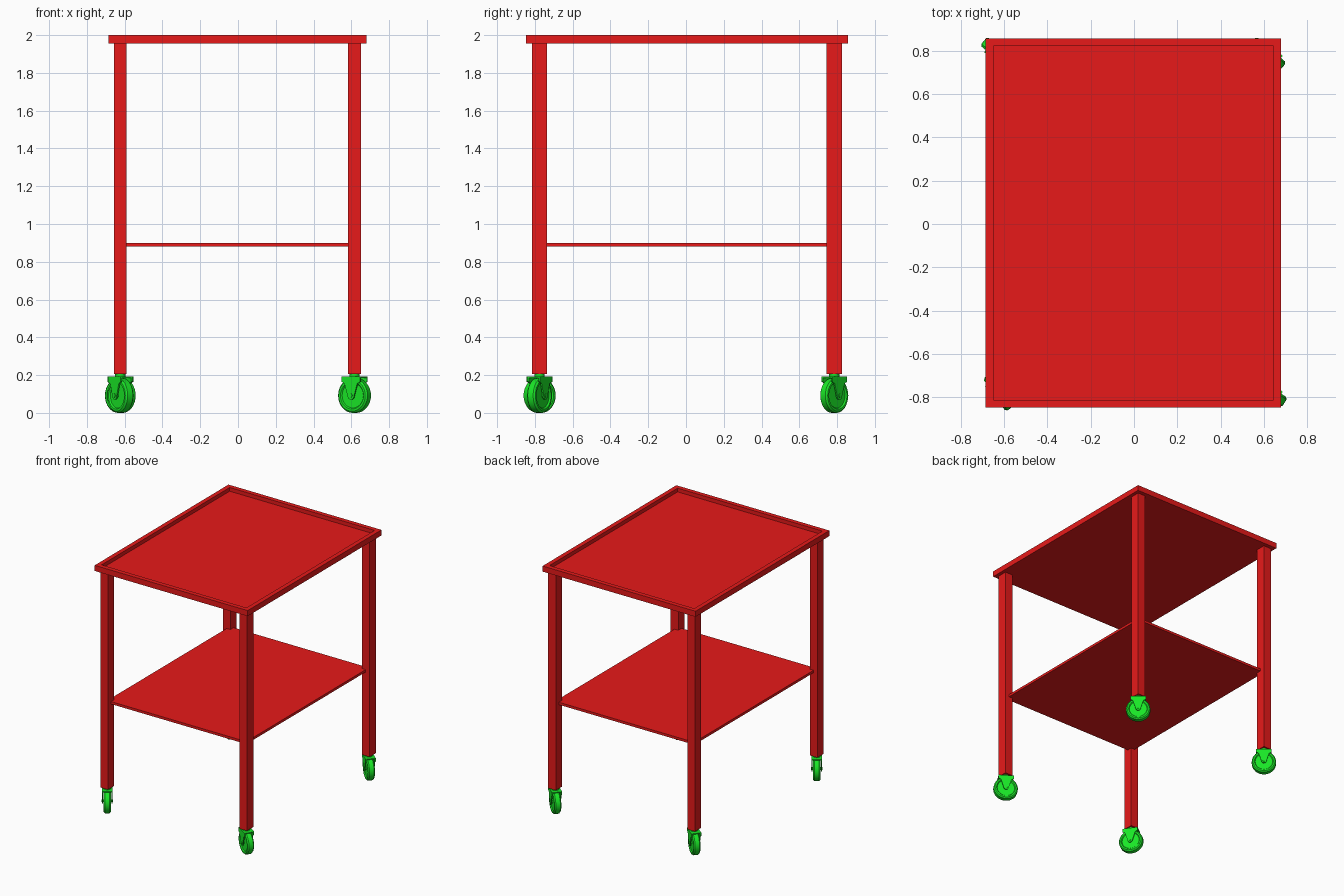
import bpy, bmesh
from math import radians, cos, sin, pi
from mathutils import Matrix, Vector

if "Cube" in bpy.data.objects:
    bpy.data.objects.remove(bpy.data.objects["Cube"])

CX, CY = -0.003, 0.005          # table centre
LX, LY = 0.62, 0.78             # leg positions


def material(name, rgb):
    m = bpy.data.materials.new(name)
    m.diffuse_color = (*rgb, 1)
    m.use_nodes = True
    m.node_tree.nodes["Principled BSDF"].inputs["Base Color"].default_value = m.diffuse_color
    return m


RED = material("red_paint", (0.8, 0.01, 0.01))
GREEN = material("green_caster", (0.01, 0.8, 0.02))


def make(name, bm, mat, matrix=Matrix(), smooth=False):
    bmesh.ops.recalc_face_normals(bm, faces=bm.faces)
    me = bpy.data.meshes.new(name)
    bm.to_mesh(me)
    bm.free()
    me.materials.append(mat)
    ob = bpy.data.objects.new(name, me)
    bpy.context.collection.objects.link(ob)
    ob.matrix_world = matrix
    if smooth:
        bpy.ops.object.select_all(action='DESELECT')
        ob.select_set(True)
        bpy.context.view_layer.objects.active = ob
        bpy.ops.object.shade_smooth_by_angle(angle=radians(30))
    return ob


def box_bm(size, centre):
    bm = bmesh.new()
    bmesh.ops.create_cube(bm, size=1, matrix=Matrix.Translation(centre) @ Matrix.Diagonal((*size, 1)))
    return bm


def revolve_bm(profile, axis, steps=32):
    """Spin (radius, height) points around local y or z."""
    bm = bmesh.new()
    pts = [(r, h, 0) if axis == 'y' else (r, 0, h) for r, h in profile]
    vs = [bm.verts.new(p) for p in pts]
    es = [bm.edges.new(p) for p in zip(vs, vs[1:])]
    bmesh.ops.spin(bm, geom=vs + es, cent=(0, 0, 0), axis=(0, 1, 0) if axis == 'y' else (0, 0, 1),
                   angle=2 * pi, steps=steps, use_merge=True)
    bmesh.ops.remove_doubles(bm, verts=bm.verts, dist=1e-5)
    return bm


def prism_bm(outline, y0, y1):
    """Extrude an (x, z) outline along y."""
    bm = bmesh.new()
    f = bm.faces.new([bm.verts.new((x, y0, z)) for x, z in outline])
    ext = bmesh.ops.extrude_face_region(bm, geom=[f])["geom"]
    bmesh.ops.translate(bm, vec=(0, y1 - y0, 0), verts=[g for g in ext if isinstance(g, bmesh.types.BMVert)])
    return bm


# tray top with raised rim
bm = box_bm((1.364, 1.704, 0.045), (CX, CY, 1.9775))
top = max(bm.faces, key=lambda f: f.calc_center_median().z)
bmesh.ops.inset_region(bm, faces=[top], thickness=0.051)
ext = bmesh.ops.extrude_face_region(bm, geom=[top])["geom"]
bmesh.ops.translate(bm, vec=(0, 0, -0.03), verts=[g for g in ext if isinstance(g, bmesh.types.BMVert)])
bmesh.ops.delete(bm, geom=[top], context='FACES_ONLY')
make("tray_top", bm, RED)

# lower shelf, running to the leg centres
make("lower_shelf", box_bm((2 * LX, 2 * LY, 0.02), (CX, CY, 0.89)), RED)

# wheel section, and fork side outline with a rounded lower end
wheel = [(0, .018), (.02, .018), (.066, .018), (.072, .026), (.083, .026), (.092, .017)]
wheel += [(r, -h) for r, h in reversed(wheel)]
side = [(-.058, .192), (-.058, .165), (-.04, .155)]
side += [(.02 * cos(a), .09 + .02 * sin(a)) for a in [pi + pi * i / 8 for i in range(9)]]
side += [(.04, .155), (.058, .165), (.058, .192)]

# legs and swivelled casters
for name, sx, sy, angle in (("front_left", -1, -1, -55), ("front_right", 1, -1, -32),
                            ("back_left", -1, 1, -40), ("back_right", 1, 1, -41)):
    x, y = CX + sx * LX, CY + sy * LY
    make(name + "_leg", box_bm((0.068, 0.08, 1.752), (x, y, 1.081)), RED)
    place = Matrix.Translation((x, y, 0)) @ Matrix.Rotation(radians(angle), 4, 'Z')
    make(name + "_wheel", revolve_bm(wheel, 'y'), GREEN,
         place @ Matrix.Translation((0, 0, 0.092)), True)
    make(name + "_stem", revolve_bm([(0, .185), (.027, .185), (.027, .206), (0, .206)], 'z', 20),
         GREEN, place, True)
    make(name + "_fork_crown", box_bm((0.116, 0.07, 0.007), (0, 0, 0.1885)), GREEN, place)
    make(name + "_axle", revolve_bm([(0, -.042), (.01, -.042), (.01, .042), (0, .042)], 'y', 16),
         GREEN, place @ Matrix.Translation((0, 0, 0.092)), True)
    for s, tag in ((-1, "a"), (1, "b")):
        make(f"{name}_fork_side_{tag}", prism_bm(side, s * .030, s * .038), GREEN, place)
